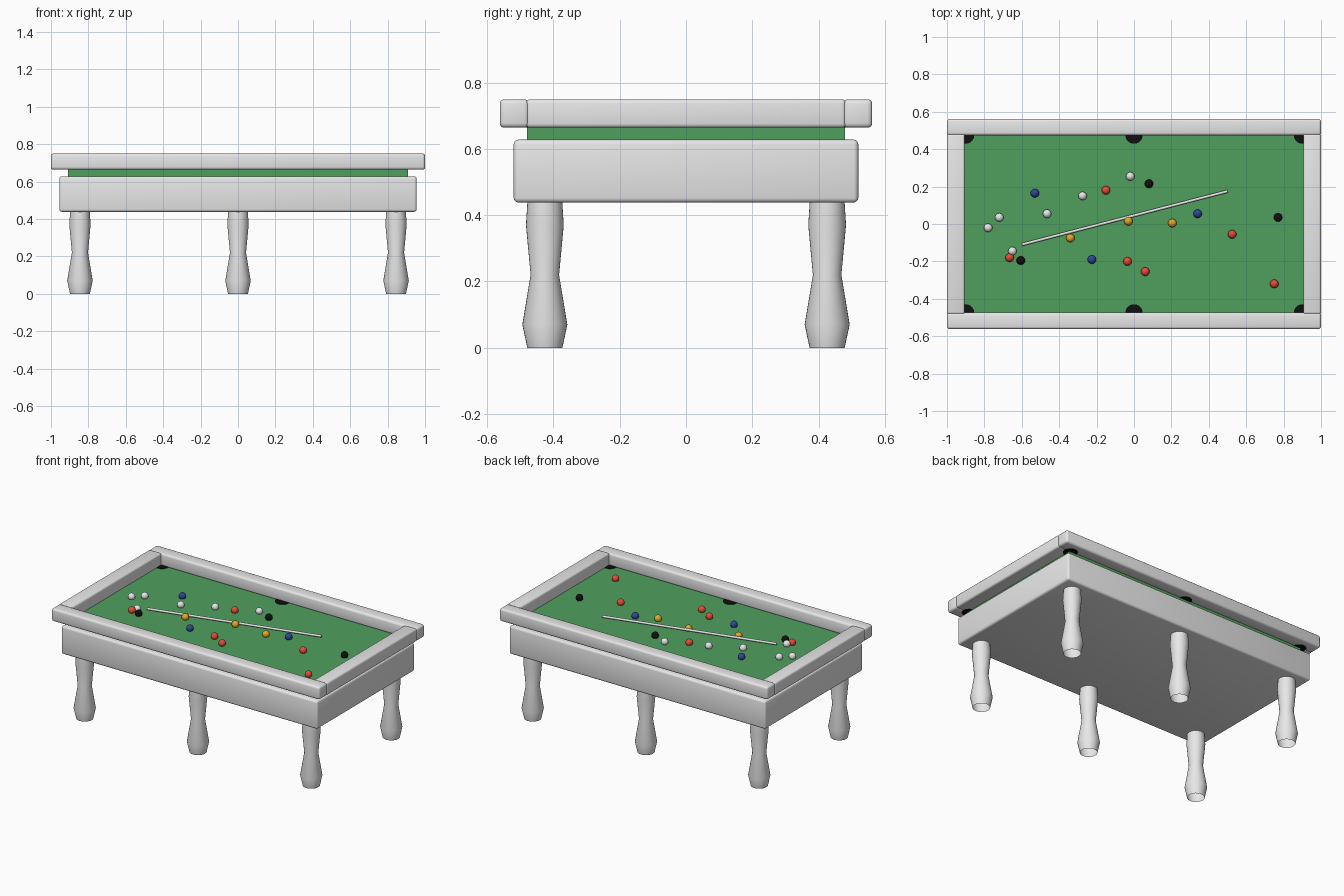
import bpy, bmesh, math
from mathutils import Vector

old = bpy.data.objects.get("Cube")
if old:
    bpy.data.objects.remove(old, do_unlink=True)


def material(name, rgb):
    m = bpy.data.materials.new(name)
    m.use_nodes = True
    m.diffuse_color = (*rgb, 1)
    m.node_tree.nodes["Principled BSDF"].inputs["Base Color"].default_value = (*rgb, 1)
    return m


GREY = material("pale grey", (0.8, 0.8, 0.8))
GREEN = material("felt green", (0.08, 0.35, 0.11))
BLACK = material("black", (0.005, 0.005, 0.005))
RED = material("red", (0.8, 0.07, 0.04))
BLUE = material("blue", (0.03, 0.06, 0.32))
YELLOW = material("amber yellow", (0.8, 0.4, 0.02))


def finish(name, mat, bm, loc=(0, 0, 0), smooth=True):
    mesh = bpy.data.meshes.new(name)
    bm.to_mesh(mesh)
    bm.free()
    mesh.materials.append(mat)
    ob = bpy.data.objects.new(name, mesh)
    ob.location = loc
    bpy.context.collection.objects.link(ob)
    if smooth:
        bpy.ops.object.select_all(action="DESELECT")
        ob.select_set(True)
        bpy.context.view_layer.objects.active = ob
        bpy.ops.object.shade_smooth_by_angle(angle=math.radians(35))
    return ob


def box(name, mat, size, loc, bevel=0.0):
    bm = bmesh.new()
    bmesh.ops.create_cube(bm, size=1)
    bmesh.ops.scale(bm, vec=size, verts=bm.verts)
    if bevel:
        bmesh.ops.bevel(bm, geom=bm.edges[:], offset=bevel, segments=3,
                        profile=0.5, affect="EDGES")
    return finish(name, mat, bm, loc, bevel > 0)


def cylinder(name, mat, radius, depth, loc):
    bm = bmesh.new()
    bmesh.ops.create_cone(bm, cap_ends=True, segments=32, radius1=radius,
                          radius2=radius, depth=depth)
    return finish(name, mat, bm, loc)


# Table body and felt slab
box("table_body", GREY, (1.91, 1.04, 0.19), (0, 0, 0.533), 0.014)
box("felt_bed", GREEN, (1.82, 0.96, 0.06), (0, 0, 0.638))

# Rails: long ones run the full length, end ones fit between them
for s, side, end in ((-1, "front", "right"), (1, "back", "left")):
    box(side + "_rail", GREY, (2, 0.088, 0.086), (0, s * 0.518, 0.707), 0.014)
    box(end + "_rail", GREY, (0.095, 0.965, 0.086), (s * 0.9525, 0, 0.707), 0.012)

# Turned legs, hollow at the foot
LEG = [(0.053, 0), (0.068, 0.07), (0.043, 0.22), (0.057, 0.37), (0.052, 0.45)]
for x, place in ((-0.845, "right"), (0, "middle"), (0.845, "left")):
    for y, side in ((-0.426, "front"), (0.426, "back")):
        bm = bmesh.new()
        verts = [bm.verts.new((r, 0, z)) for r, z in LEG]
        edges = [bm.edges.new(p) for p in zip(verts, verts[1:])]
        bmesh.ops.spin(bm, geom=verts + edges, axis=(0, 0, 1), cent=(0, 0, 0),
                       angle=2 * math.pi, steps=32)
        bmesh.ops.remove_doubles(bm, verts=bm.verts, dist=0.0005)
        bmesh.ops.recalc_face_normals(bm, faces=bm.faces)
        finish(f"{side}_{place}_leg", GREY, bm, (x, y, 0))

# Pocket discs partly covered by the rails
for x in (-0.9, 0, 0.9):
    for y in (-0.475, 0.475):
        cylinder("pocket", BLACK, 0.046, 0.008, (x, y, 0.668))

# Balls
BALLS = {
    GREY: [(-.78, -.02), (-.72, .035), (-.465, .055), (-.275, .15), (-.02, .255), (-.65, -.145)],
    BLUE: [(-.53, .165), (.34, .055), (-.225, -.19)],
    RED: [(-.15, .18), (-.665, -.18), (-.035, -.2), (.06, -.255), (.525, -.055), (.75, -.32)],
    BLACK: [(.08, .215), (-.605, -.195), (.77, .035)],
    YELLOW: [(-.34, -.075), (-.03, .015), (.205, .005)],
}
for mat, spots in BALLS.items():
    for x, y in spots:
        bm = bmesh.new()
        bmesh.ops.create_uvsphere(bm, u_segments=20, v_segments=12, radius=0.023)
        finish(mat.name.replace(" ", "_") + "_ball", mat, bm, (x, y, 0.682))

# Cue stick lying across the felt
a, b = Vector((-0.6, -0.11, 0.682)), Vector((0.5, 0.175, 0.682))
cue = cylinder("cue_stick", GREY, 0.008, (b - a).length, (a + b) / 2)
cue.rotation_euler = (b - a).to_track_quat("Z", "Y").to_euler()
